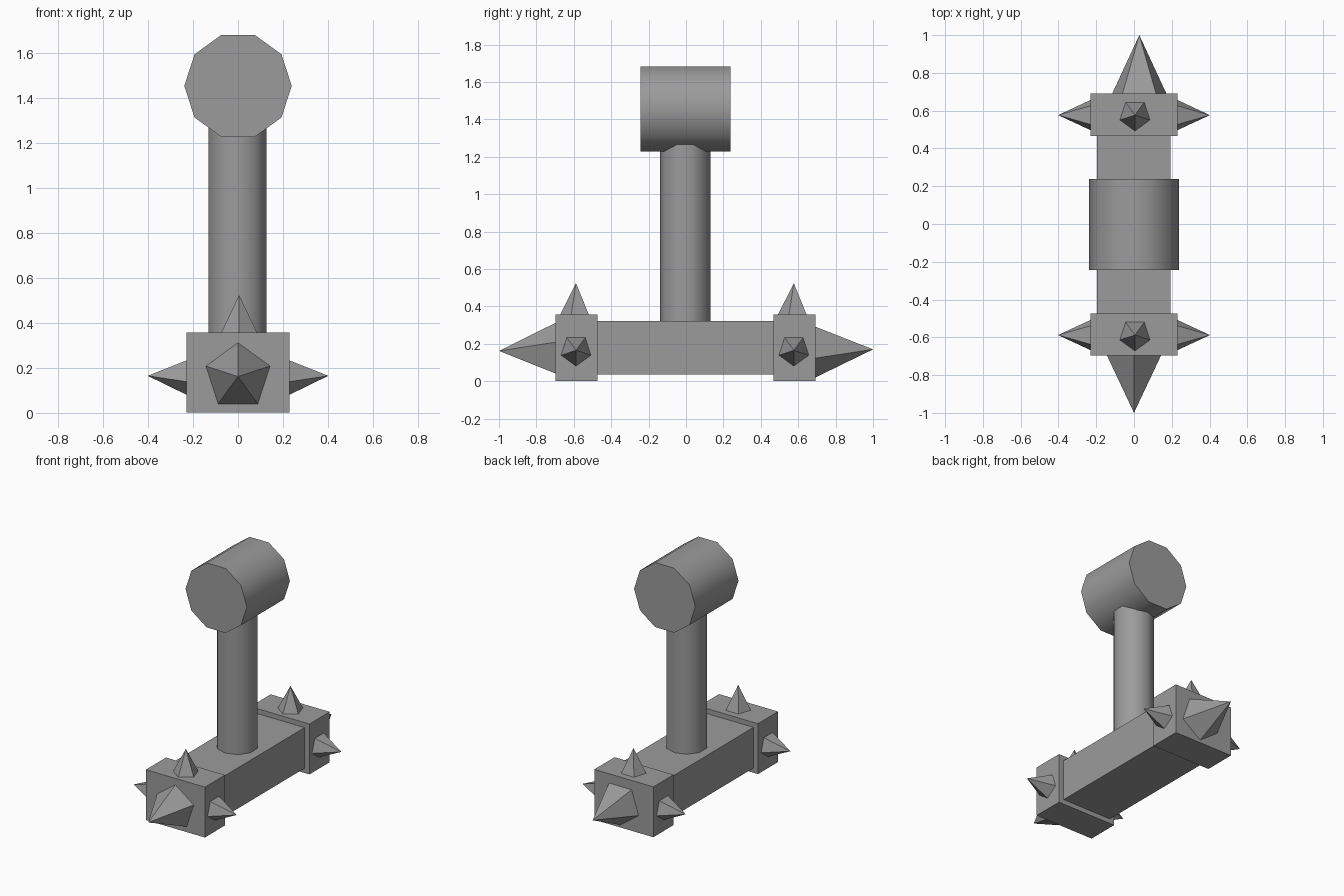
import bpy
from math import radians, pi
from mathutils import Matrix, Vector

if "Cube" in bpy.data.objects:
    bpy.data.objects.remove(bpy.data.objects["Cube"], do_unlink=True)

GREY = (0.33, 0.33, 0.33, 1.0)
grey = bpy.data.materials.new("plain grey")
grey.use_nodes = True
grey.diffuse_color = GREY
grey.node_tree.nodes["Principled BSDF"].inputs["Base Color"].default_value = GREY


def finish(name):
    ob = bpy.context.object
    ob.name = name
    ob.data.materials.append(grey)
    return ob


def box(name, low, high):
    low, high = Vector(low), Vector(high)
    bpy.ops.mesh.primitive_cube_add(size=1, location=(low + high) / 2)
    ob = finish(name)
    ob.data.transform(Matrix.Diagonal((high - low).to_4d()))
    return ob


def rod(name, radius, length, centre, rotation):
    bpy.ops.mesh.primitive_cylinder_add(vertices=10, radius=radius, depth=length,
                                        location=centre, rotation=rotation)
    ob = finish(name)
    bpy.ops.object.shade_smooth_by_angle(angle=radians(45))
    return ob


def spike(name, radius, base, direction, point, length):
    """Five-sided spike; one base corner lies towards 'point'."""
    z, y = Vector(direction), Vector(point)
    x = y.cross(z)
    bpy.ops.mesh.primitive_cone_add(vertices=5, radius1=radius, radius2=0, depth=length)
    ob = finish(name)
    turn = Matrix((x, y, z)).transposed().to_4x4()
    ob.matrix_world = Matrix.Translation(Vector(base) + z * length / 2) @ turn
    return ob


# Handle and round pommel
rod("handle", 0.135, 1.0, (-0.002, -0.005, 0.8), (0, 0, 0))
rod("pommel", 0.239, 0.48, (0, -0.003, 1.455), (pi / 2, pi / 2, 0))

# Hammer head with a block at each end
box("head_bar", (-0.195, -0.5, 0.035), (0.192, 0.5, 0.322))
for end, inner, outer in (("front", -0.473, -0.697), ("back", 0.467, 0.692)):
    box(end + "_block", (-0.23, min(inner, outer), 0.002), (0.23, max(inner, outer), 0.357))
    mid = (inner + outer) / 2
    # Small spikes on the top and both sides
    spike(end + "_top_spike", 0.084, (0.005, mid - 0.003, 0.357), (0, 0, 1), (0, -1, 0), 0.167)
    for side, s in (("left", 1), ("right", -1)):
        spike(end + "_" + side + "_spike", 0.084, (s * 0.23, mid - 0.003, 0.165),
              (s, 0, 0), (0, 0, -1), 0.172)

# Large spikes on the striking faces
spike("front_large_spike", 0.15, (0, -0.697, 0.162), (0, -1, 0), (0, 0, 1), 0.303)
spike("back_large_spike", 0.15, (0.028, 0.692, 0.17), (0, 1, 0), (0, 0, -1), 0.308)
